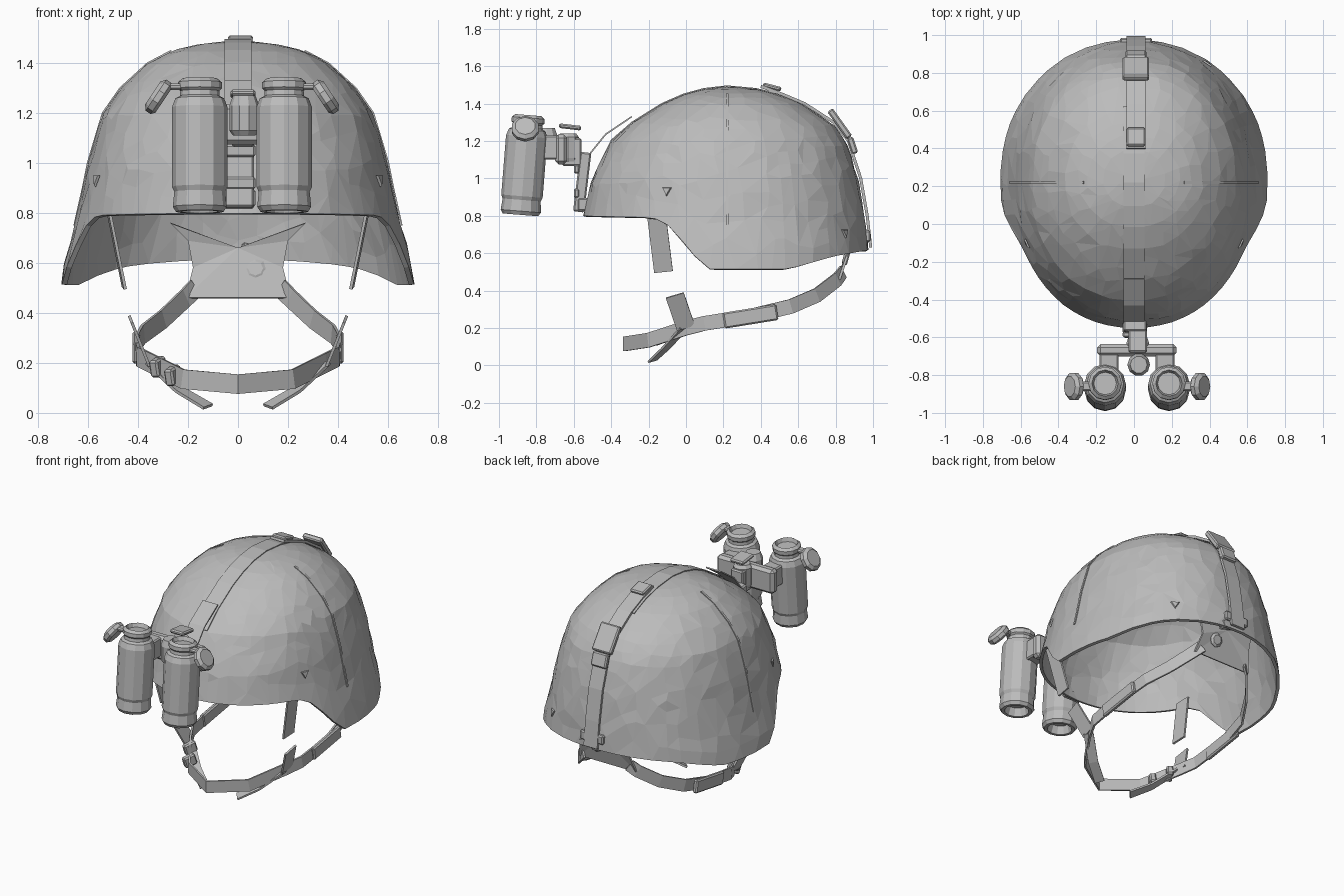
import bpy, bmesh, math, random
from mathutils import Vector, Matrix

random.seed(4)
cube = bpy.data.objects.get("Cube")
if cube:
    bpy.data.objects.remove(cube)

GREY = (0.5, 0.5, 0.5, 1)
mat = bpy.data.materials.new("plain_grey")
mat.use_nodes = True
mat.diffuse_color = GREY
mat.node_tree.nodes["Principled BSDF"].inputs["Base Color"].default_value = GREY

# Shell section: height, half width, reach to the front, reach to the back
SHELL = [(.5, .71, .80, .76), (.62, .69, .79, .755), (.8, .64, .77, .735),
         (1, .60, .725, .70), (1.2, .54, .62, .635), (1.3, .47, .505, .555),
         (1.4, .36, .345, .40), (1.45, .265, .23, .28), (1.48, .14, .12, .15), (1.49, 0, 0, 0)]
RIM = [(-.6, .8), (-.17, .79), (-.07, .74), (.02, .62), (.12, .515),
       (.55, .515), (.8, .585), (1, .62)]
MID = .22
ROUND = 2 / 2.15


def lookup(table, key):
    for lo, hi in zip(table, table[1:]):
        if key <= hi[0]:
            f = max(0, (key - lo[0]) / (hi[0] - lo[0]))
            return [a + (b - a) * f for a, b in zip(lo, hi)]
    return list(table[-1])


def full(v):
    # slightly squared oval plan
    return math.copysign(abs(v) ** ROUND, v)


def on_shell(angle, z, off=0):
    _, w, front, back = lookup(SHELL, z)
    s = full(math.sin(angle))
    return Vector(((w + off) * full(math.cos(angle)),
                   MID + ((back if s > 0 else front) + off) * s, z))


def finish(name, bm, thick=0, offset=0):
    bmesh.ops.recalc_face_normals(bm, faces=bm.faces)
    me = bpy.data.meshes.new(name)
    bm.to_mesh(me)
    bm.free()
    me.materials.append(mat)
    ob = bpy.data.objects.new(name, me)
    bpy.context.collection.objects.link(ob)
    if thick:
        sol = ob.modifiers.new("thickness", "SOLIDIFY")
        sol.thickness, sol.offset = thick, offset
    return ob


def box(name, loc, size, rot=(0, 0, 0), bevel=.008):
    bm = bmesh.new()
    bmesh.ops.create_cube(bm, size=1, matrix=Matrix.Diagonal((*size, 1)))
    ob = finish(name, bm)
    ob.location, ob.rotation_euler = loc, rot
    bev = ob.modifiers.new("bevel", "BEVEL")
    bev.width, bev.segments = bevel, 1
    return ob


def lathe(name, profile, loc, rot=(0, 0, 0), sides=12):
    bm = bmesh.new()
    rings = [[bm.verts.new((r * math.cos(i * math.tau / sides), r * math.sin(i * math.tau / sides), z))
              for i in range(sides)] for r, z in profile]
    for a, b in zip(rings, rings[1:]):
        for i in range(sides):
            j = (i + 1) % sides
            bm.faces.new((a[i], a[j], b[j], b[i]))
    bm.faces.new(rings[0][::-1])
    bm.faces.new(rings[-1])
    ob = finish(name, bm)
    ob.location, ob.rotation_euler = loc, rot
    return ob


def ribbon(name, path, width, up, thick=.012):
    path, up = [Vector(p) for p in path], Vector(up)
    bm, rows = bmesh.new(), []
    for i, p in enumerate(path):
        t = (path[min(i + 1, len(path) - 1)] - path[max(i - 1, 0)]).normalized()
        side = (up - t * up.dot(t)).normalized() * width / 2
        rows.append((bm.verts.new(p - side), bm.verts.new(p + side)))
    for a, b in zip(rows, rows[1:]):
        bm.faces.new((a[0], a[1], b[1], b[0]))
    return finish(name, bm, thick)


# Helmet shell: rings from the shaped rim to the crown, thinned to irregular facets
bm = bmesh.new()
COLS, ROWS = 64, 18
rings = []
for r in range(ROWS):
    ring = []
    for c in range(COLS):
        a = c * math.tau / COLS
        rim = lookup(RIM, MID + .76 * full(math.sin(a)))[1]
        z = rim + (1.488 - rim) * math.sin(r / ROWS * math.pi / 2)
        ring.append(bm.verts.new(on_shell(a, z, random.uniform(-.004, .004) if r else 0)))
    rings.append(ring)
crown = bm.verts.new((0, MID, 1.49))
for a, b in zip(rings, rings[1:]):
    for i in range(COLS):
        j = (i + 1) % COLS
        bm.faces.new((a[i], a[j], b[j], b[i]))
for i in range(COLS):
    bm.faces.new((rings[-1][i], rings[-1][(i + 1) % COLS], crown))
shell = finish("helmet_shell", bm)
dec = shell.modifiers.new("facets", "DECIMATE")
dec.ratio = .42
sol = shell.modifiers.new("thickness", "SOLIDIFY")
sol.thickness, sol.offset = .02, -1

# Centre cover strip, front flap and rear strap
FRONT, BACK = -math.pi / 2, math.pi / 2
X = (1, 0, 0)
strip = [on_shell(FRONT, z, .004) for z in (1.2, 1.3, 1.4, 1.45, 1.48)]
strip += [Vector((0, MID, 1.494))] + [on_shell(BACK, z, .004) for z in (1.48, 1.45, 1.4)]
ribbon("centre_strip", strip, .11, X, .006)
ribbon("front_flap", [(0, -.515, 1.13), (0, -.43, 1.235), (0, -.29, 1.33)], .11, X, .008)
rear = [Vector((.01, .4, 1.492))] + [on_shell(BACK, z, .014) + Vector((.01, 0, 0))
                                   for z in (1.45, 1.4, 1.3, 1.2, 1, .8, .63)]
ribbon("rear_strap", rear, .1, X, .016)
box("strap_keeper", (.01, .46, 1.488), (.1, .1, .025), (-.25, 0, 0))
box("rear_buckle", (.01, .822, 1.292), (.14, .18, .035), (-.95, 0, 0))
box("rear_buckle_clip", (.01, .89, 1.175), (.11, .09, .035), (-1.25, 0, 0))
box("rear_bracket", (.01, .968, .69), (.17, .035, .06))
box("rear_bracket_tab", (.06, .945, .645), (.1, .05, .05), (0, .3, 0))
lathe("rear_bracket_disc", [(.03, -.015), (.045, -.005), (.045, .008), (.03, .015)],
      (.07, .855, .575), (1.3, 0, 0), sides=8)

# Side seams
for s, side in ((1, "left"), (-1, "right")):
    seam = [on_shell(0, z, .002) for z in (.75, .9, 1, 1.2, 1.3, 1.4, 1.45)]
    ribbon(side + "_side_seam", [(p.x * s, p.y, p.z) for p in seam], .014, (0, 1, 0), .006)

# Triangular vents, pointing down
for name, s, angle, z in (("left_front_vent", 1, -.42, .935), ("right_front_vent", -1, -.42, .935),
                          ("left_rear_vent", 1, .98, .71)):
    p = on_shell(angle, z, .002)
    n = Vector((s * math.cos(angle), math.sin(angle), .15)).normalized()
    down = (n * n.z - Vector((0, 0, 1))).normalized()
    turn = Matrix((down, n.cross(down), n)).transposed().to_euler()
    lathe(name, [(.032, 0), (.026, .009)], (p.x * s, p.y, p.z), turn, sides=3)

# Nape pad behind the neck
bm = bmesh.new()
half = [(.27, .84, .76), (.2, .86, .69), (.18, .86, .58), (.21, .82, .46)]
hub = bm.verts.new((0, .87, .66))
edge = [bm.verts.new(p) for p in half] + [bm.verts.new((-x, y, z)) for x, y, z in half[::-1]]
for a, b in zip(edge, edge[1:]):
    bm.faces.new((hub, a, b))
finish("nape_pad", bm, .012)

# Chin strap running round from nape to chin, with loose side straps
half = [(.17, .84, .5), (.21, .81, .46), (.3, .70, .375), (.38, .56, .315), (.41, .35, .265),
        (.40, .1, .225), (.35, 0, .20), (.22, -.2, .135), (0, -.33, .115)]
ribbon("chin_strap", half + [(-x, y, z) for x, y, z in half[-2::-1]], .078, (0, 0, 1))
for s, side in ((1, "left"), (-1, "right")):
    def flip(*pts):
        return [(x * s, y, z) for x, y, z in pts]
    ribbon(side + "_hanging_strap", flip((.52, -.16, .82), (.455, -.12, .5)), .1, (0, 1, -.3))
    ribbon(side + "_upper_strap", flip((.43, -.06, .375), (.36, 0, .2)), .1, (0, 1, 0))
    ribbon(side + "_lower_strap", flip((.35, -.01, .2), (.23, -.11, .09), (.12, -.18, .025)),
           .06, (0, 1, .5))
    box(side + "_strap_slider", (.408 * s, .345, .262), (.03, .29, .085), (.16, 0, 0))
for i, (x, y, z) in enumerate([(-.32, -.05, .185), (-.26, -.14, .15)]):
    box(f"chin_buckle_{i + 1}", (x, y, z), (.04, .08, .07), (.3, 0, -.5))

# Goggle mount on the brow
box("mount_plate", (.005, -.555, .98), (.12, .06, .32), (-.12, 0, 0))
box("mount_foot", (.005, -.55, .86), (.13, .06, .07))
for z in (.92, 1.05):
    box("mount_rib", (.005, -.585, z), (.13, .03, .05))
box("mount_arm", (.02, -.61, 1.14), (.09, .1, .15))
lathe("mount_pivot", [(.055, 0), (.06, .02), (.06, .13), (.045, .15)], (.02, -.63, 1.09), sides=10)
box("mount_lever", (.02, -.62, 1.275), (.1, .12, .025), (-.12, 0, 0))
box("goggle_bridge", (.015, -.668, 1.155), (.42, .065, .16), bevel=.018)
lathe("front_knob", [(.045, 0), (.06, .02), (.06, .12), (.045, .16)], (.025, -.745, 1.11), sides=10)

# Goggle tubes, eyepieces and flip caps
TUBE = [(.06, .05), (.075, 0), (.095, 0), (.108, .02), (.102, .08), (.111, .1), (.111, .42),
        (.098, .455), (.08, .465), (.078, .485), (.088, .495), (.088, .52), (.07, .535), (.06, .51)]
for s, side, x in ((1, "left", .185), (-1, "right", -.153)):
    lathe(side + "_tube", TUBE, (x, -.885, .805), (-.08, 0, 0))
    box(side + "_tube_clamp", (x - .02 * s, -.74, 1.165), (.1, .11, .13))
    lathe(side + "_flip_cap", [(.06, -.025), (.075, -.012), (.075, .012), (.055, .028)],
          (x + .165 * s, -.86, 1.265), (0, s * .98, 0), sides=10)
    box(side + "_cap_hinge", (x + .105 * s, -.86, 1.305), (.07, .05, .025))
